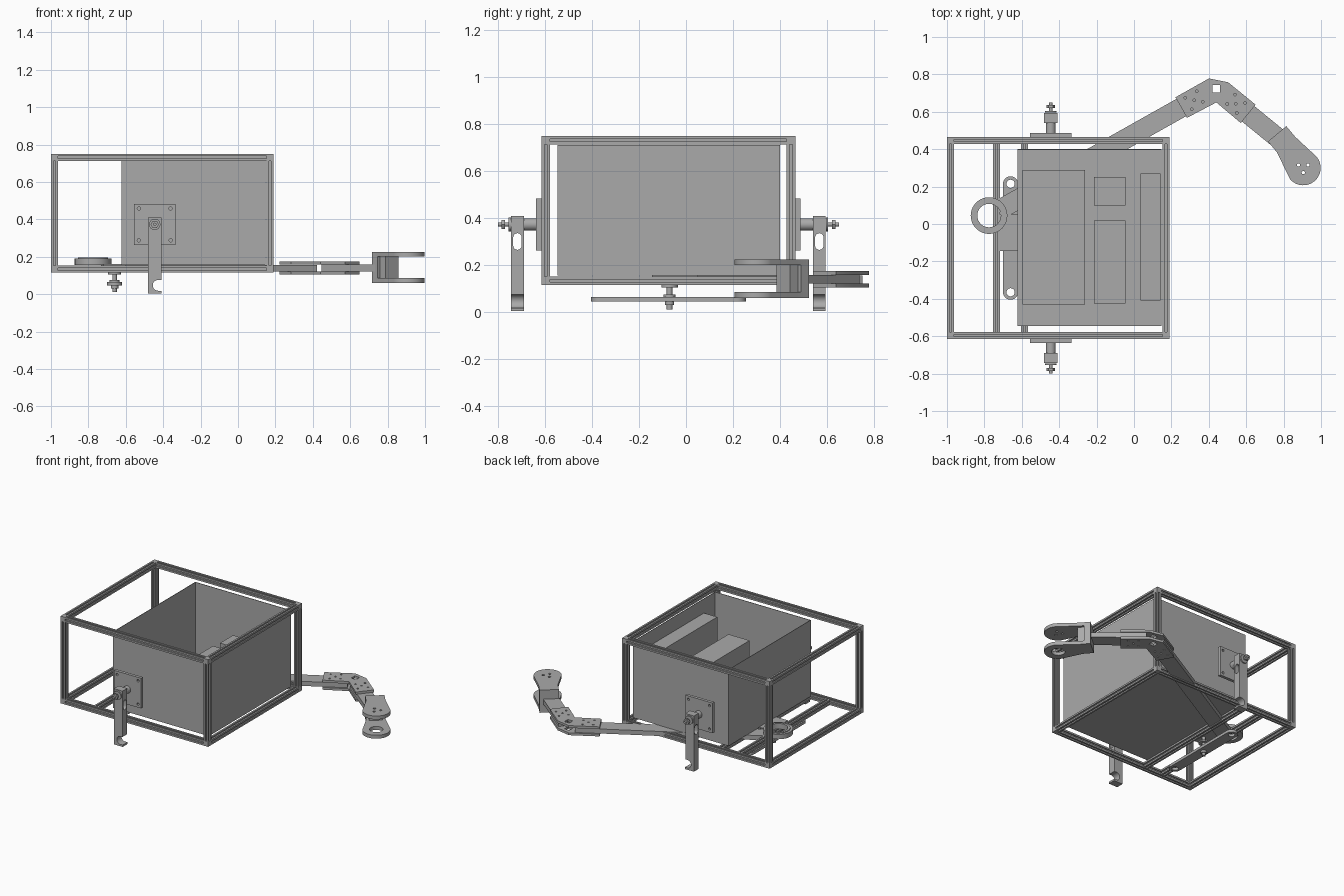
import bpy, bmesh, math
from mathutils import Vector, Matrix

if "Cube" in bpy.data.objects:
    bpy.data.objects.remove(bpy.data.objects["Cube"], do_unlink=True)

grey = bpy.data.materials.new("plain_grey")
grey.use_nodes = True
grey.diffuse_color = (0.4, 0.4, 0.4, 1)
grey.node_tree.nodes["Principled BSDF"].inputs["Base Color"].default_value = (0.4, 0.4, 0.4, 1)

# rotations that turn a flat outline so its thickness runs along an axis
TURN = {"z": Matrix.Identity(4),
        "y": Matrix.Rotation(math.pi / 2, 4, "X"),
        "x": Matrix(((0, 0, 1, 0), (1, 0, 0, 0), (0, 1, 0, 0), (0, 0, 0, 1)))}


def add(name, mesh):
    mesh.name = name
    mesh.materials.clear()
    mesh.materials.append(grey)
    ob = bpy.data.objects.new(name, mesh)
    bpy.context.collection.objects.link(ob)
    return ob


def smooth(ob):
    bpy.ops.object.select_all(action="DESELECT")
    ob.select_set(True)
    bpy.context.view_layer.objects.active = ob
    bpy.ops.object.shade_smooth_by_angle(angle=math.radians(30))


def circle(c, r, n=24, start=0.0, sweep=math.tau):
    steps = n if sweep == math.tau else n - 1
    return [(c[0] + r * math.cos(start + sweep * i / steps),
             c[1] + r * math.sin(start + sweep * i / steps)) for i in range(n)]


def rect(x0, x1, y0, y1):
    return [(x0, y0), (x1, y0), (x1, y1), (x0, y1)]


def plate(name, outline, lo, hi, holes=(), axis="z", at=(0, 0, 0)):
    """Extrude a flat outline with holes between lo and hi along an axis."""
    cu = bpy.data.curves.new(name, "CURVE")
    cu.dimensions = "2D"
    cu.fill_mode = "BOTH"
    cu.extrude = abs(hi - lo) / 2
    for loop in [outline, *holes]:
        sp = cu.splines.new("POLY")
        sp.points.add(len(loop) - 1)
        for p, q in zip(sp.points, loop):
            p.co = (q[0], q[1], 0, 1)
        sp.use_cyclic_u = True
    tmp = bpy.data.objects.new(name + "_tmp", cu)
    bpy.context.collection.objects.link(tmp)
    bpy.context.view_layer.update()
    deps = bpy.context.evaluated_depsgraph_get()
    mesh = bpy.data.meshes.new_from_object(tmp.evaluated_get(deps))
    bpy.data.objects.remove(tmp)
    bm = bmesh.new()
    bm.from_mesh(mesh)
    bmesh.ops.remove_doubles(bm, verts=bm.verts, dist=1e-5)
    bmesh.ops.recalc_face_normals(bm, faces=bm.faces)
    bm.to_mesh(mesh)
    bm.free()
    shift = Vector(at)
    shift["xyz".index(axis)] += (lo + hi) / 2
    mesh.transform(Matrix.Translation(shift) @ TURN[axis])
    ob = add(name, mesh)
    smooth(ob)
    return ob


def box(name, x0, x1, y0, y1, z0, z1):
    return plate(name, rect(x0, x1, y0, y1), z0, z1)


def rod(name, c, r, lo, hi, axis="z", n=24):
    return plate(name, circle(c, r, n), lo, hi, axis=axis)


# slotted extrusion section
T = 0.037
H = T / 2


def slotted():
    side = [(H, -H), (H, -0.006), (H - 0.009, -0.006), (H - 0.009, 0.006), (H, 0.006)]
    pts = []
    for k in range(4):
        c, s = round(math.cos(k * math.pi / 2)), round(math.sin(k * math.pi / 2))
        pts += [(x * c - y * s, x * s + y * c) for x, y in side]
    return pts


# outer frame: twelve rails and eight corner cubes
X, Y, Z = (-1 + H, 0.19 - H), (-0.615 + H, 0.465 - H), (0.115 + H, 0.75 - H)
for z in Z:
    for y in Y:
        plate("frame_rail_long", slotted(), X[0] + H, X[1] - H, axis="x", at=(0, y, z))
        for x in X:
            box("frame_corner", x - H, x + H, y - H, y + H, z - H, z + H)
    for x in X:
        plate("frame_rail_cross", slotted(), Y[0] + H, Y[1] - H, axis="y", at=(x, 0, z))
for x in X:
    for y in Y:
        plate("frame_post", slotted(), Z[0] + H, Z[1] - H, at=(x, y, 0))
for x in (-0.735, -0.585):
    plate("floor_rail", slotted(), Y[0] + H, Y[1] - H, axis="y", at=(x, 0, Z[0]))

# open-topped bin
bm = bmesh.new()
bmesh.ops.create_cube(bm, size=1, matrix=Matrix.Translation((-0.238, -0.073, 0.434))
                      @ Matrix.Diagonal((0.772, 0.946, 0.556, 1)))
bm.faces.ensure_lookup_table()
bmesh.ops.delete(bm, geom=[max(bm.faces, key=lambda f: f.calc_center_median().z)], context="FACES")
me = bpy.data.meshes.new("bin")
bm.to_mesh(me)
bm.free()
wall = add("bin", me).modifiers.new("wall", "SOLIDIFY")
wall.thickness = 0.005

# blocks inside the bin
box("low_block", -0.597, -0.263, -0.43, 0.29, 0.16, 0.22)
box("small_block", -0.215, -0.045, 0.10, 0.25, 0.16, 0.49)
box("middle_block", -0.215, -0.045, -0.425, 0.02, 0.16, 0.50)
box("tall_block", 0.035, 0.142, -0.41, 0.27, 0.16, 0.61)

# hooked legs on both sides
LX, LZ = -0.445, 0.373
for s, base in ((-1, -0.615), (1, 0.465)):
    def out(d):
        return base + s * d

    corners = [(LX + i * 0.085, LZ + j * 0.085) for i in (-1, 1) for j in (-1, 1)]
    plate("leg_mount", rect(LX - 0.11, LX + 0.11, LZ - 0.11, LZ + 0.11), out(0), out(0.022),
          [circle(c, 0.009, 12) for c in corners], "y")
    for name, r, a, b, n in (("leg_hub", 0.026, 0.022, 0.075, 24),
                             ("leg_washer", 0.03, 0.13, 0.14, 24),
                             ("leg_shaft", 0.009, 0.14, 0.185, 16),
                             ("leg_nut", 0.022, 0.155, 0.17, 6)):
        rod(name, (LX, LZ), r, out(a), out(b), "y", n)
    mid = out(0.102)
    slot = (circle((mid, 0.318), 0.018, 9, 0, math.pi)
            + circle((mid, 0.283), 0.018, 9, math.pi, math.pi))
    plate("leg_upper", rect(mid - 0.027, mid + 0.027, 0.10, 0.41), LX - 0.035, LX + 0.035,
          [slot], "x")
    hook = ([(LX - 0.035, 0.10), (LX - 0.035, 0.004), (LX + 0.037, 0.004), (LX + 0.037, 0.018)]
            + circle((LX + 0.018, 0.047), 0.029, 12, -math.pi / 2, -math.pi)
            + [(LX + 0.035, 0.076), (LX + 0.035, 0.10)])
    plate("leg_hook", hook, mid - 0.027, mid + 0.027, axis="y")

# base ring and lower swing bar
RING = (-0.775, 0.045)
plate("base_ring", circle(RING, 0.098, 40), 0.155, 0.19, [circle(RING, 0.063, 32)])
plate("base_ring_lip", circle(RING, 0.08, 40), 0.19, 0.195, [circle(RING, 0.063, 32)])
box("base_plate", -0.72, -0.60, -0.145, 0.05, 0.152, 0.16)
BX = -0.66
ends = [(BX, 0.215), (BX, -0.365)]
plate("swing_bar", circle(ends[0], 0.04, 16, 0, math.pi) + circle(ends[1], 0.04, 16, math.pi, math.pi),
      0.045, 0.065, [circle(e, 0.022, 20) for e in ends])
for name, r, a, b in (("swing_shaft", 0.012, 0.012, 0.16), ("swing_collar", 0.026, 0.065, 0.075),
                      ("swing_nut", 0.02, 0.03, 0.045), ("swing_flange", 0.035, 0.105, 0.115)):
    rod(name, (BX, -0.07), r, a, b)

# long arm
ELBOW, WRIST, TIP = Vector((0.44, 0.728)), Vector((0.775, 0.455)), Vector((0.905, 0.30))


def strip(a, b, w):
    n = Vector((a.y - b.y, b.x - a.x)).normalized() * w
    return [tuple(p) for p in (a + n, a - n, b - n, b + n)]


ring = Vector(RING)
d1, d2, d3 = (ring - ELBOW).normalized(), (WRIST - ELBOW).normalized(), (TIP - WRIST).normalized()
plate("upper_arm", strip(ring - d1 * 0.08, ELBOW + d1 * 0.05, 0.053), 0.122, 0.155)
plate("forearm", strip(ELBOW + d2 * 0.05, WRIST, 0.053), 0.122, 0.158)

# elbow plates follow the bend, with bolt holes and a square opening
A, B = ELBOW + d1 * 0.215, ELBOW + d2 * 0.22
n1, n2 = Vector((d1.y, -d1.x)), Vector((-d2.y, d2.x))
inner = ELBOW - Vector((0.0, 0.078))
outline = [A + n1 * 0.063, A - n1 * 0.063, inner, B - n2 * 0.063, B + n2 * 0.063,
           ELBOW + n2 * 0.063 + d2 * 0.03, ELBOW + n1 * 0.063 + d1 * 0.01]
bolts = [ELBOW + d * t + n * w for d, n in ((d1, n1), (d2, n2))
         for t, w in ((0.17, 0.035), (0.17, -0.035), (0.10, 0.035), (0.10, -0.03), (0.135, 0))]
holes = [circle(b, 0.007, 10) for b in bolts]
holes.append(rect(ELBOW.x - 0.02, ELBOW.x + 0.02, ELBOW.y - 0.025, ELBOW.y + 0.015))
for lo, hi in ((0.105, 0.122), (0.158, 0.175)):
    plate("elbow_plate", [tuple(p) for p in outline], lo, hi, holes)

# gripper: wrist block between two rounded jaws
n3 = Vector((-d3.y, d3.x))
start = WRIST + Vector((-0.01, 0.027))
plate("wrist_bracket", strip(start, start + d3 * 0.045, 0.064), 0.085, 0.20)
plate("wrist_block", strip(start + d3 * 0.04, start + d3 * 0.09, 0.045), 0.085, 0.20)
back = math.atan2(-n3.y, -n3.x)
jaw = [tuple(start + n3 * 0.064), tuple(start - n3 * 0.064), tuple(start + d3 * 0.075 - n3 * 0.064)]
jaw += circle(TIP, 0.093, 24, back, math.pi)
jaw.append(tuple(start + d3 * 0.075 + n3 * 0.064))
pins = [circle(TIP + Vector(p), 0.009, 12) for p in ((-0.025, 0.015), (0.025, 0.015), (0, -0.025))]
plate("upper_jaw", jaw, 0.20, 0.225, pins)
plate("lower_jaw", jaw, 0.06, 0.085, [circle(TIP, 0.045, 28)])
